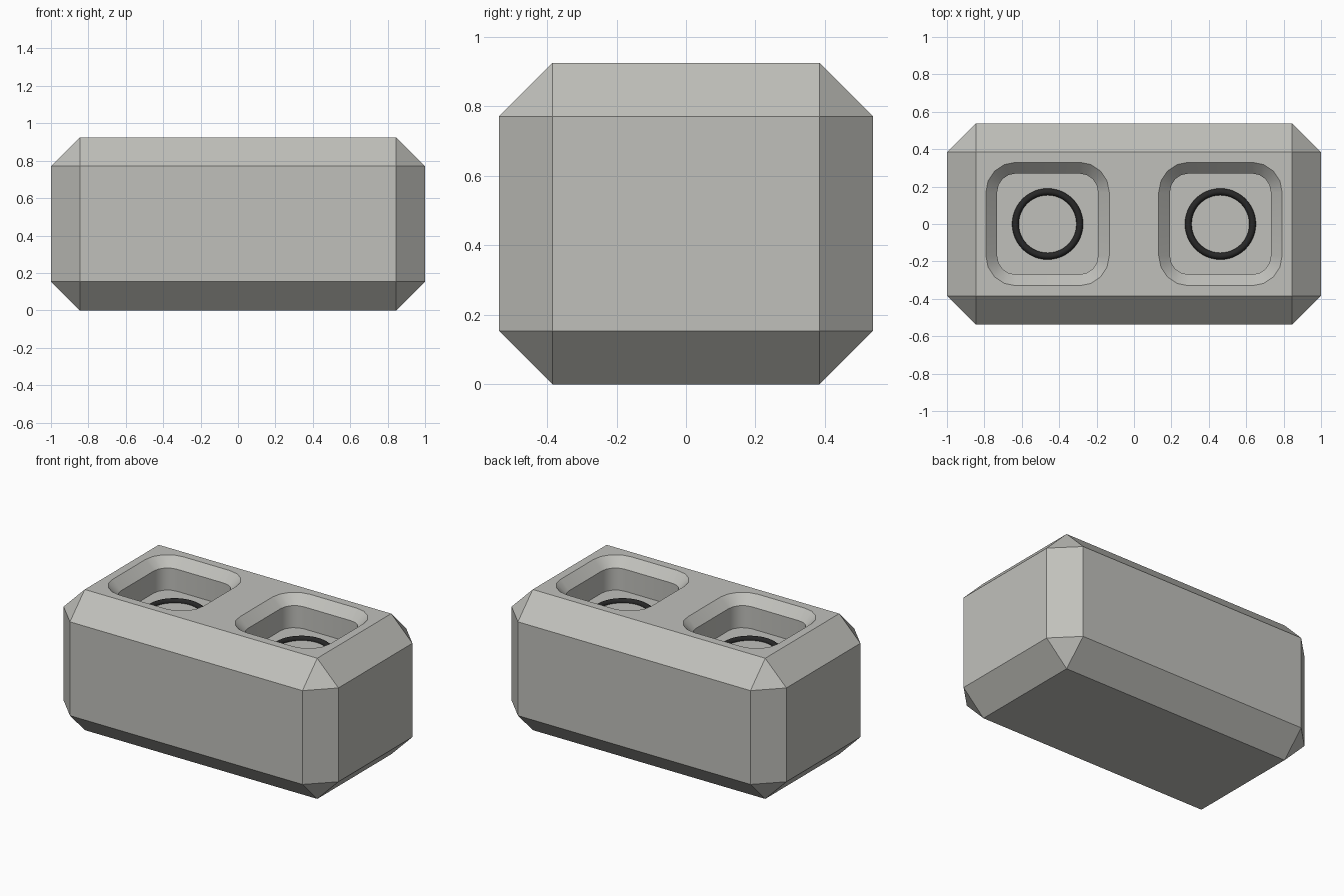
import bpy, bmesh, math

if "Cube" in bpy.data.objects:
    bpy.data.objects.remove(bpy.data.objects["Cube"])

HEIGHT, FLOOR, CHAMFER = 0.925, 0.72, 0.154


def material(name, rgb):
    m = bpy.data.materials.new(name)
    m.use_nodes = True
    m.diffuse_color = (*rgb, 1)
    m.node_tree.nodes["Principled BSDF"].inputs["Base Color"].default_value = (*rgb, 1)
    return m


def add_object(name, bm, mat):
    bmesh.ops.recalc_face_normals(bm, faces=bm.faces)
    mesh = bpy.data.meshes.new(name)
    bm.to_mesh(mesh)
    bm.free()
    ob = bpy.data.objects.new(name, mesh)
    bpy.context.collection.objects.link(ob)
    mesh.materials.append(mat)
    return ob


def smooth(ob, angle):
    bpy.ops.object.select_all(action="DESELECT")
    ob.select_set(True)
    bpy.context.view_layer.objects.active = ob
    bpy.ops.object.shade_smooth_by_angle(angle=math.radians(angle))


def rounded_square(half, radius, z, cx, steps=4):
    pts = []
    for q in range(4):
        a0 = q * math.pi / 2
        sx, sy = ((1, 1), (-1, 1), (-1, -1), (1, -1))[q]
        for i in range(steps + 1):
            a = a0 + i / steps * math.pi / 2
            pts.append((cx + sx * (half - radius) + radius * math.cos(a),
                        sy * (half - radius) + radius * math.sin(a), z))
    return pts


def loft(rings):
    bm = bmesh.new()
    loops = [[bm.verts.new(p) for p in ring] for ring in rings]
    n = len(loops[0])
    for a, b in zip(loops, loops[1:]):
        for i in range(n):
            bm.faces.new((a[i], a[(i + 1) % n], b[(i + 1) % n], b[i]))
    bm.faces.new(loops[0])
    bm.faces.new(loops[-1])
    return bm


grey = material("warm grey", (0.53, 0.53, 0.50))
black = material("black", (0.02, 0.02, 0.02))

# Chamfered block
bm = bmesh.new()
bmesh.ops.create_cube(bm, size=1)
for v in bm.verts:
    v.co = (v.co.x * 2, v.co.y * 1.077, (v.co.z + 0.5) * HEIGHT)
bmesh.ops.bevel(bm, geom=bm.edges[:], offset=CHAMFER, segments=1, affect="EDGES")
block = add_object("block", bm, grey)

for side, cx in (("right", -0.462), ("left", 0.462)):
    # Pocket with a sloped lip
    cutter = add_object(side + "_pocket_cutter", loft([
        rounded_square(0.27, 0.10, FLOOR, cx),
        rounded_square(0.27, 0.10, HEIGHT - 0.06, cx),
        rounded_square(0.33, 0.16, HEIGHT, cx),
        rounded_square(0.33, 0.16, HEIGHT + 0.1, cx)]), grey)
    cut = block.modifiers.new(side + "_pocket", "BOOLEAN")
    cut.operation, cut.solver, cut.object = "DIFFERENCE", "EXACT", cutter
    bpy.context.view_layer.objects.active = block
    bpy.ops.object.modifier_apply(modifier=cut.name)
    bpy.data.objects.remove(cutter)

    # Seal ring on the pocket floor
    bpy.ops.mesh.primitive_torus_add(location=(cx, 0, FLOOR + 0.004), major_radius=0.172,
                                     minor_radius=0.018, major_segments=48, minor_segments=10)
    ring = bpy.context.object
    ring.name = side + "_seal_ring"
    ring.data.materials.append(black)
    smooth(ring, 40)

smooth(block, 28)
